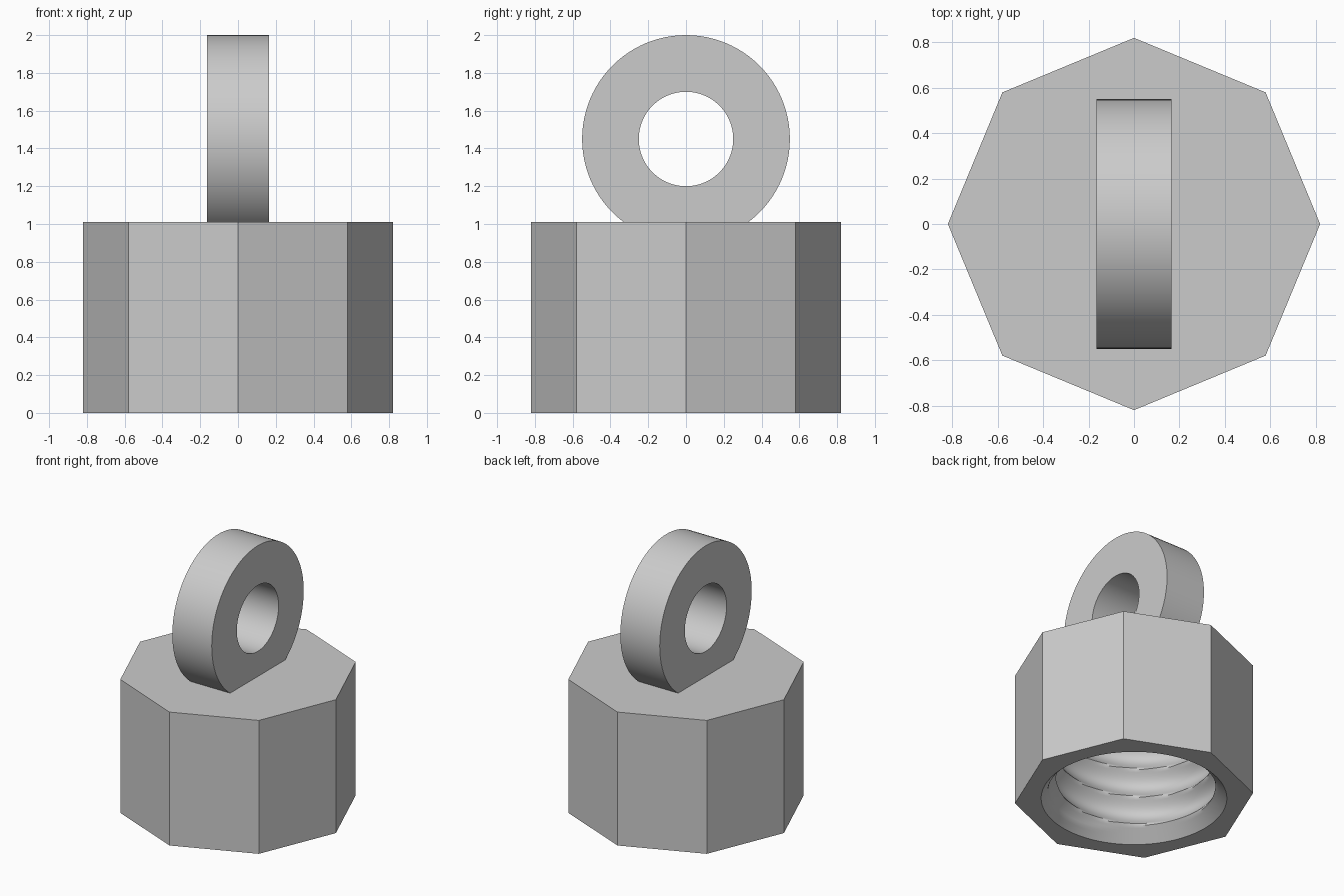
import bpy, bmesh, math

if "Cube" in bpy.data.objects:
    bpy.data.objects.remove(bpy.data.objects["Cube"])

grey = bpy.data.materials.new("light grey")
grey.diffuse_color = (0.6, 0.6, 0.6, 1)
grey.use_nodes = True
grey.node_tree.nodes["Principled BSDF"].inputs["Base Color"].default_value = grey.diffuse_color


def finish(bm, name):
    bmesh.ops.recalc_face_normals(bm, faces=bm.faces[:])
    me = bpy.data.meshes.new(name)
    bm.to_mesh(me)
    bm.free()
    ob = bpy.data.objects.new(name, me)
    bpy.context.collection.objects.link(ob)
    me.materials.append(grey)
    bpy.ops.object.select_all(action='DESELECT')
    ob.select_set(True)
    bpy.context.view_layer.objects.active = ob
    bpy.ops.object.shade_smooth_by_angle(angle=math.radians(35))
    return ob


def ring(bm, n, radius, z):
    """Closed ring of vertices; radius is a function of the angle."""
    angles = [2 * math.pi * i / n for i in range(n)]
    return [bm.verts.new((radius(a) * math.cos(a), radius(a) * math.sin(a), z)) for a in angles]


def bridge(bm, a, b):
    n = len(a)
    for i in range(n):
        j = (i + 1) % n
        bm.faces.new((a[i], a[j], b[j], b[i]))


# Octagonal cap with a chamfered, threaded blind bore
HEIGHT, BORE_TOP, PITCH = 1.01, 0.85, 0.22
MOUTH, MINOR, DEPTH = 0.637, 0.53, 0.06


def bore_radius(z):
    def radius(a):
        phase = (z / PITCH - a / (2 * math.pi) - 0.83) % 1
        thread = MINOR + DEPTH * math.sin(math.pi * phase)
        return max(thread, MOUTH - z)
    return radius


bm = bmesh.new()
outer_low = ring(bm, 8, lambda a: 0.82, 0)
outer_high = ring(bm, 8, lambda a: 0.82, HEIGHT)
bridge(bm, outer_low, outer_high)
bm.faces.new(outer_high)
rows = 62
bore = [ring(bm, 96, bore_radius(BORE_TOP * k / rows), BORE_TOP * k / rows) for k in range(rows + 1)]
for low, high in zip(bore, bore[1:]):
    bridge(bm, low, high)
bm.faces.new(bore[-1])
rim = [e for e in bm.edges if all(abs(v.co.z) < 1e-6 for v in e.verts)]
bmesh.ops.triangle_fill(bm, edges=rim, use_beauty=True)
finish(bm, "threaded_cap")

# Upright hanging ring, sunk slightly into the cap
bm = bmesh.new()
loops = [ring(bm, 96, lambda a, r=r: r, z)
         for r, z in ((0.55, -0.165), (0.55, 0.165), (0.25, 0.165), (0.25, -0.165))]
for i in range(4):
    bridge(bm, loops[i], loops[(i + 1) % 4])
for v in bm.verts:
    x, y, z = v.co
    v.co = (z, x, y + 1.45)
finish(bm, "hanging_ring")
